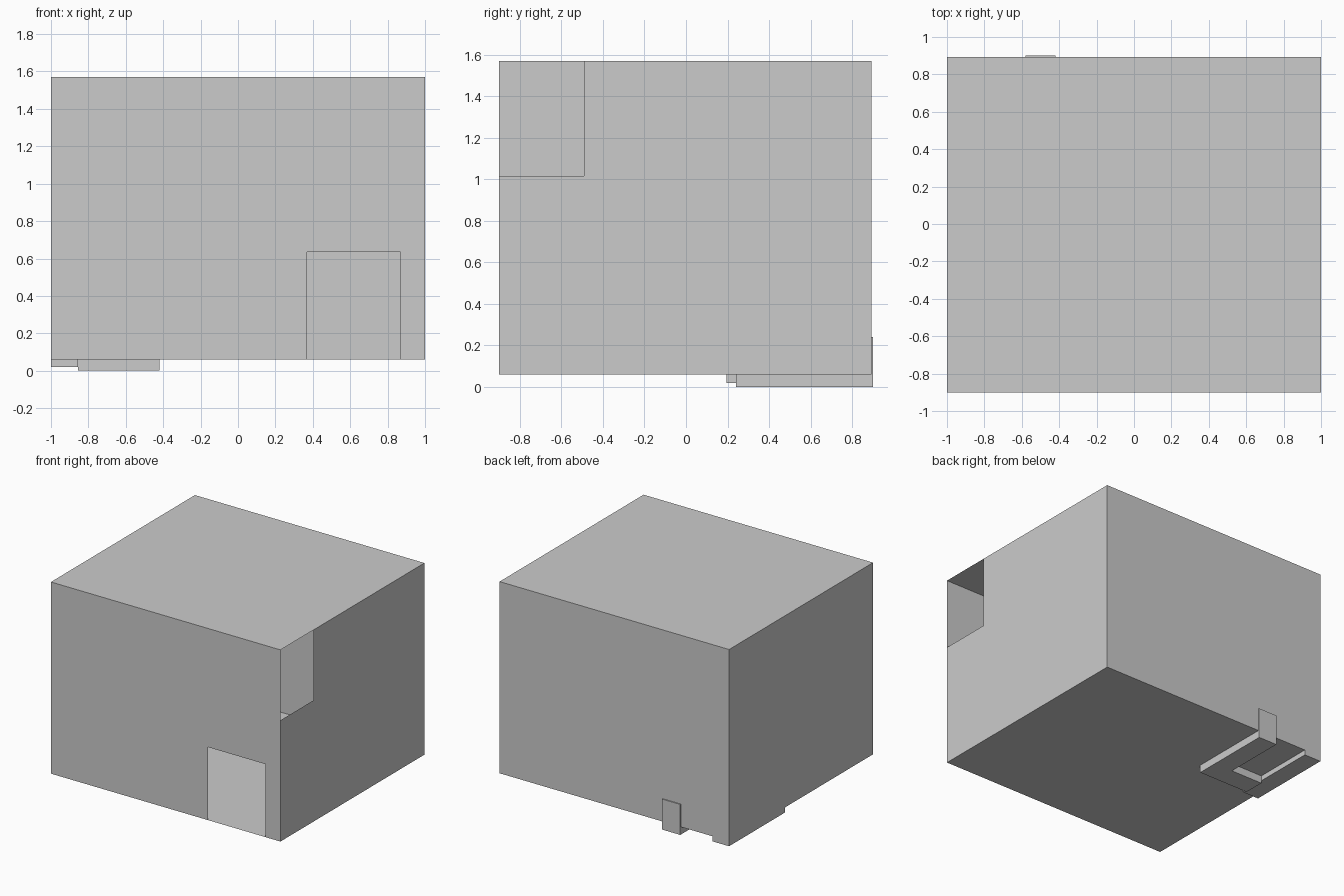
import bpy

if "Cube" in bpy.data.objects:
    bpy.data.objects.remove(bpy.data.objects["Cube"])

X0, X1 = -1.0, 1.0
Y0, Y1 = -0.9, 0.892
Z0, Z1 = 0.06, 1.57


def mesh_object(name, verts, faces):
    mesh = bpy.data.meshes.new(name)
    mesh.from_pydata(verts, [], faces)
    mesh.update()
    obj = bpy.data.objects.new(name, mesh)
    bpy.context.collection.objects.link(obj)
    return obj


def panel(name, axis, offset, outline):
    """Single thin sheet: 2D outline placed at offset along an axis."""
    verts = []
    for a, b in outline:
        p = [a, b]
        p.insert(axis, offset)
        verts.append(p)
    return mesh_object(name, verts, [list(range(len(verts)))])


def rect(a0, a1, b0, b1):
    return [(a0, b0), (a1, b0), (a1, b1), (a0, b1)]


def box(name, x, y, z):
    verts = [(i, j, k) for i in x for j in y for k in z]
    faces = [(0, 1, 3, 2), (4, 6, 7, 5), (0, 4, 5, 1),
             (2, 3, 7, 6), (0, 2, 6, 4), (1, 5, 7, 3)]
    return mesh_object(name, verts, faces)


# Hollow shell of thin sheets
panel("floor", 2, Z0, rect(X0, X1, Y0, Y1))
panel("roof", 2, Z1, rect(X0, X1, Y0, Y1))
panel("left_wall", 0, X0, rect(Y0, Y1, Z0, Z1))
panel("back_wall", 1, Y1, rect(X0, X1, Z0, Z1))

# Front wall with a doorway reaching the floor
panel("front_wall", 1, Y0, [(X0, Z0), (0.37, Z0), (0.37, 0.635), (0.87, 0.635),
                            (0.87, Z0), (X1, Z0), (X1, Z1), (X0, Z1)])

# Right wall with its upper front corner left open
panel("right_wall", 0, X1, [(Y0, Z0), (Y1, Z0), (Y1, Z1), (-0.49, Z1),
                            (-0.49, 1.015), (Y0, 1.015)])

# Bracket under the floor: long bar, cross bar, side rail and upright tab
box("bracket_bar", (-0.58, -0.42), (0.24, 0.9), (0.0, Z0))
box("bracket_cross_bar", (-0.855, -0.58), (0.24, 0.405), (0.0, Z0))
box("side_rail", (-1.0, -0.855), (0.195, Y1), (0.02, Z0))
box("bracket_tab", (-0.58, -0.42), (Y1, 0.9), (Z0, 0.24))
